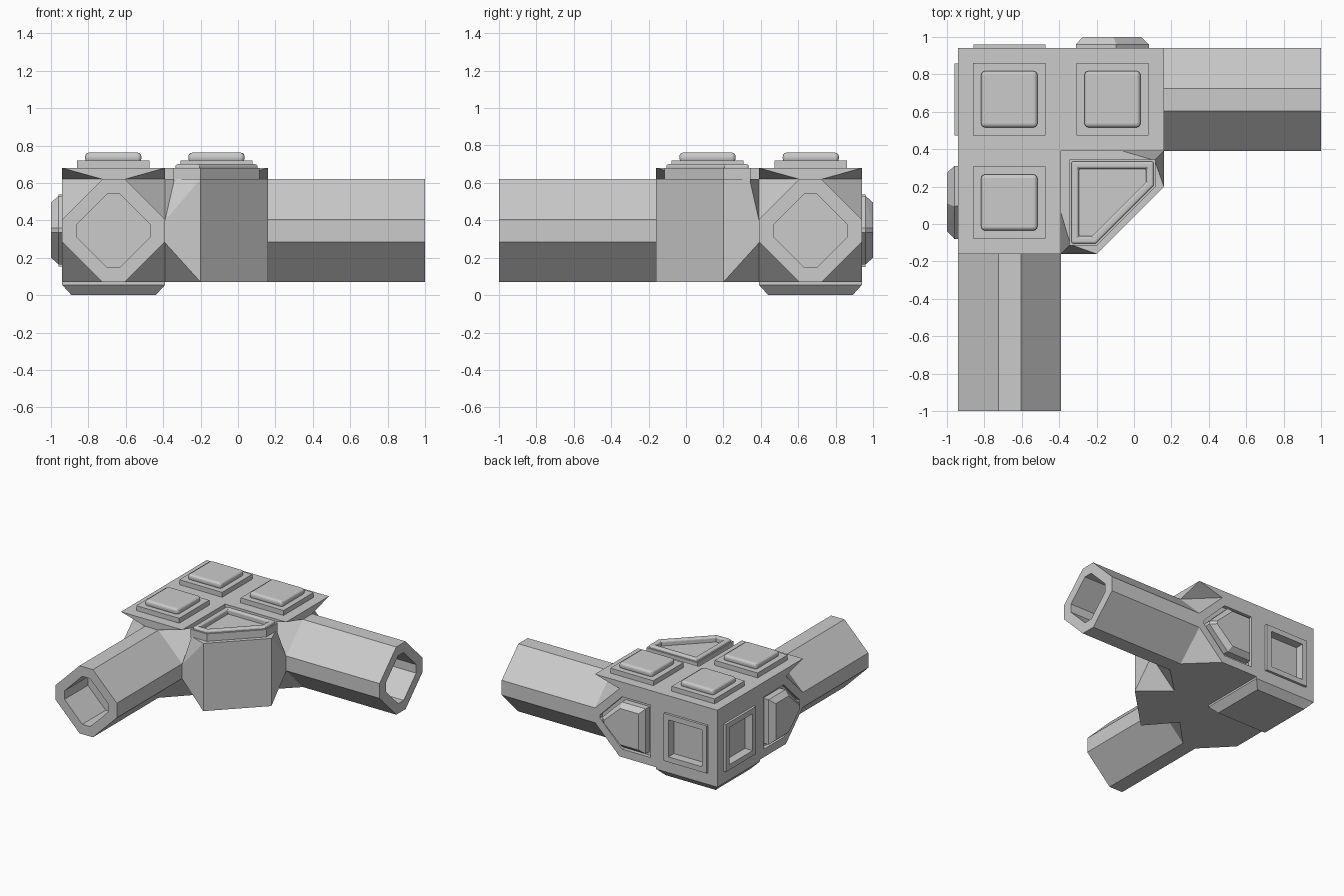
import bpy, bmesh, math

if "Cube" in bpy.data.objects:
    bpy.data.objects.remove(bpy.data.objects["Cube"])

# The part is symmetric about the diagonal: (x, y) <-> (-y, -x)
def swap(p):
    return (-p[1], -p[0], p[2])

def make(name, pts, faces=None, mirror=False, bevel=0):
    """Object from faces, or the convex hull of the points; optional diagonal twin."""
    objs = []
    for suffix, vs in [("", pts), ("_twin", [swap(p) for p in pts])][:2 if mirror else 1]:
        bm = bmesh.new()
        bv = [bm.verts.new(p) for p in vs]
        if faces:
            for f in faces:
                bm.faces.new([bv[i] for i in f])
        else:
            bmesh.ops.convex_hull(bm, input=bv)
            bmesh.ops.dissolve_limit(bm, angle_limit=0.01, verts=bm.verts[:], edges=bm.edges[:])
        bmesh.ops.recalc_face_normals(bm, faces=bm.faces[:])
        me = bpy.data.meshes.new(name + suffix)
        bm.to_mesh(me)
        bm.free()
        ob = bpy.data.objects.new(name + suffix, me)
        bpy.context.collection.objects.link(ob)
        if bevel:
            m = ob.modifiers.new("soft_edge", 'BEVEL')
            m.width, m.segments, m.limit_method = bevel, 3, 'ANGLE'
            m.angle_limit = math.radians(50)
        objs.append(ob)
    return objs

def top(u, v, h):
    return (u, v, h)

def back(u, v, h):
    return (u, 0.94 + h, v)

def end(u, v, h):
    return (h, u, v)

def slab(name, low, high, h0, h1, plane=top, **kw):
    pts = [plane(u, v, h0) for u, v in low] + [plane(u, v, h1) for u, v in high]
    return make(name, pts, **kw)

def loops(name, rings, closed, plane, **kw):
    """Bridge successive (outline, height) rings; closed joins the last to the first."""
    n = len(rings[0][0])
    pts = [plane(u, v, h) for poly, h in rings for u, v in poly]
    k = len(rings)
    faces = [(a * n + i, a * n + (i + 1) % n, (a + 1) % k * n + (i + 1) % n, (a + 1) % k * n + i)
             for a in range(k if closed else k - 1) for i in range(n)]
    if not closed:
        faces += [tuple(range(n)), tuple(range((k - 1) * n, k * n))]
    return make(name, pts, faces, **kw)

def rect(x0, x1, y0, y1):
    return [(x0, y0), (x1, y0), (x1, y1), (x0, y1)]

def square(cx, cy, r):
    return rect(cx - r, cx + r, cy - r, cy + r)

def octagon(cx, cy, r, s):
    return [(cx + a * p, cy + b * q) for a, b, p, q in
            [(1, 1, r, s), (1, 1, s, r), (-1, 1, s, r), (-1, 1, r, s),
             (-1, -1, r, s), (-1, -1, s, r), (1, -1, s, r), (1, -1, r, s)]]

def carve(ob, cutter):
    cutter.hide_render = True
    cutter.hide_viewport = True
    m = ob.modifiers.new("recess", 'BOOLEAN')
    m.operation, m.solver, m.object = 'DIFFERENCE', 'EXACT', cutter

# Corner block
corner, = slab("corner_block", rect(-.94, -.39, .39, .94), rect(-.94, -.39, .39, .94), .07, .68)

# Arm blocks, whose outer end tapers to the octagon of the arm, with pointed caps
outer_oct = octagon(.665, .345, .275, .06)
inner_oct = octagon(.665, .345, .195, .035)
cut = [(-.39, .39), (-.06, .39), (.16, .605), (.16, .725), (-.06, .94), (-.39, .94)]
block_pts = [(.16, u, v) for u, v in outer_oct] + [(x, y, z) for x, y in cut for z in (.07, .62)]
blocks = make("arm_block", block_pts, mirror=True)
slab("arm_block_cap", cut, rect(-.39, .16, .39, .94), .62, .68, mirror=True)

# Hollow octagonal arms
loops("arm", [(outer_oct, .16), (outer_oct, 1), (inner_oct, 1), (inner_oct, .7)],
      False, end, mirror=True)

# Chamfered inner block between the arms
half = [(-.39, .06, .07), (-.39, .06, .62), (-.39, -.16, .28), (-.39, -.16, .40),
        (-.34, -.11, .62), (-.20, -.16, .07), (-.20, -.16, .62)]
make("inner_block", half + [swap(p) for p in half] + [(-.39, .39, .07), (-.39, .39, .62)])

# Five sided raised panel with a rounded rim
rim = [(-.345, .345), (.115, .345), (.115, .20), (-.20, -.115), (-.345, -.115)]
rim_in = [(-.295, .295), (.065, .295), (.065, .225), (-.225, -.065), (-.295, -.065)]
slab("inner_panel_floor", rim_in, rim_in, .61, .66)
loops("inner_panel_base", [(rim, .61), (rim, .68), (rim_in, .68), (rim_in, .61)], True, top)
rim_a = [(-.335, .335), (.105, .335), (.105, .205), (-.205, -.105), (-.335, -.105)]
loops("inner_panel_rim", [(rim_a, .66), (rim_a, .70), (rim_in, .70), (rim_in, .66)],
      True, top, bevel=.012)

# Stepped square pads on top
def pad(name, cx, cy, mirror):
    slab(name + "_base", square(cx, cy, .193), square(cx, cy, .193), .67, .72, mirror=mirror)
    slab(name + "_cap", square(cx, cy, .15), square(cx, cy, .15), .71, .762,
         mirror=mirror, bevel=.02)

pad("corner_pad", -.667, .667, False)
pad("arm_pad", -.115, .667, True)

# Square window frames with recessed panels on the corner block
w_out, w_in = square(-.665, .345, .193), square(-.665, .345, .15)
for c in slab("window_cutter", w_in, w_in, -.05, .05, back, mirror=True):
    carve(corner, c)
loops("window_frame", [(w_out, -.01), (w_out, .02), (w_in, .02), (w_in, -.01)],
      True, back, mirror=True)

# House shaped side panels pointing along the arms, set in a shallow groove
def house(g):
    return [(-.31 - g, .165 - g), (-.31 - g, .53 + g), (-.095 + g * .4, .53 + g),
            (.08 + g * 1.2, .36), (.08 + g * 1.2, .335), (-.095 + g * .4, .165 - g)]

for b, c in zip(blocks, slab("groove_cutter", house(.03), house(.03), -.03, .05, back, mirror=True)):
    carve(b, c)
slab("side_panel", house(0), house(0), -.04, .02, back, mirror=True)
slab("side_panel_face", house(0), house(-.035), .02, .06, back, mirror=True)

# Foot under the corner block
slab("foot_upper", rect(-.94, -.39, .39, .94), rect(-.94, -.39, .39, .94), .055, .07)
slab("foot", rect(-.89, -.44, .44, .89), rect(-.94, -.39, .39, .94), 0, .055)
